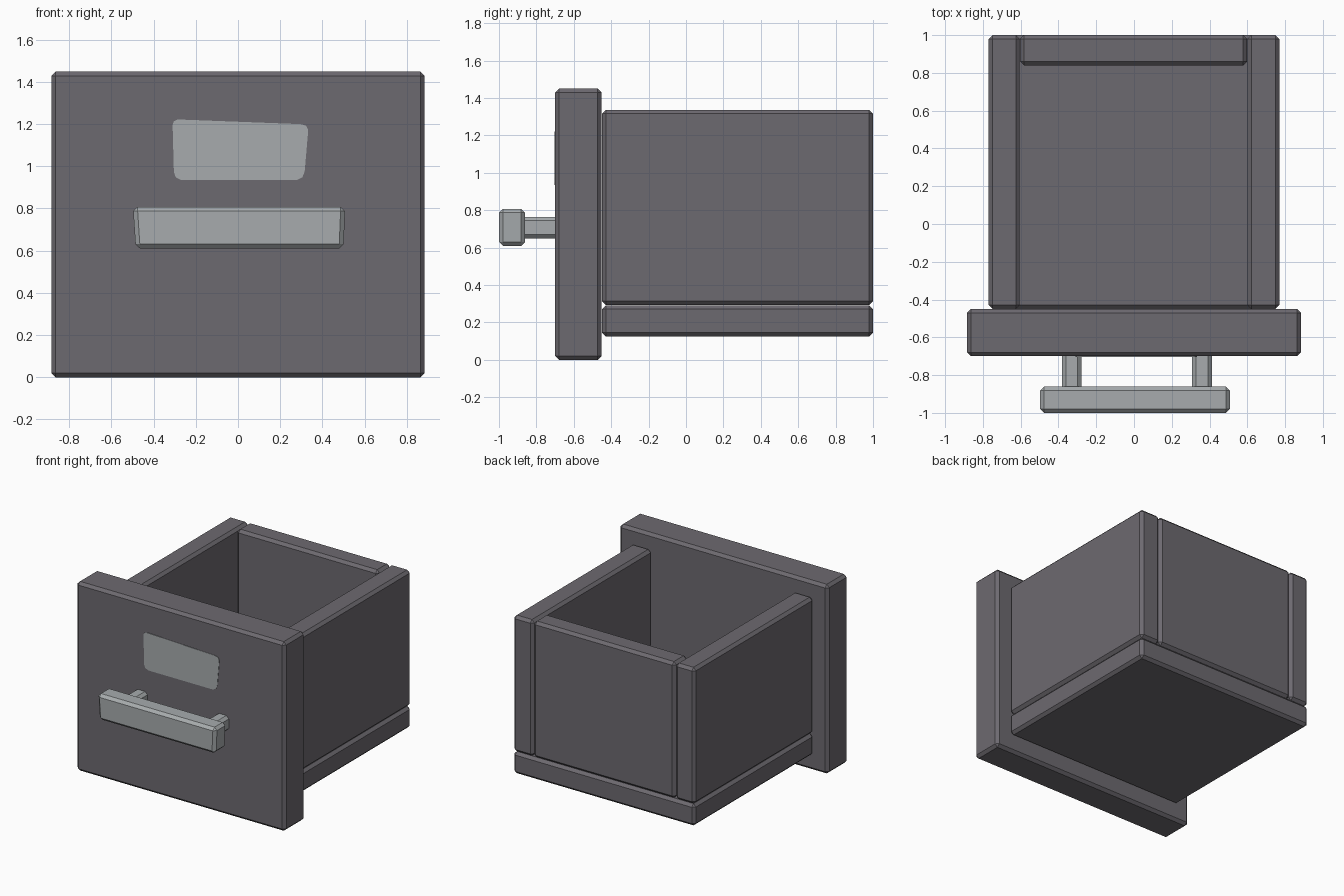
import bpy, bmesh

if "Cube" in bpy.data.objects:
    bpy.data.objects.remove(bpy.data.objects["Cube"])


def material(name, rgb):
    m = bpy.data.materials.new(name)
    m.diffuse_color = (*rgb, 1)
    m.use_nodes = True
    m.node_tree.nodes["Principled BSDF"].inputs["Base Color"].default_value = m.diffuse_color
    return m


DARK = material("dark grey", (0.152, 0.143, 0.161))
LIGHT = material("light grey", (0.385, 0.41, 0.42))


def finish(bm, name, mat):
    bmesh.ops.recalc_face_normals(bm, faces=bm.faces)
    me = bpy.data.meshes.new(name)
    bm.to_mesh(me)
    bm.free()
    me.materials.append(mat)
    ob = bpy.data.objects.new(name, me)
    bpy.context.collection.objects.link(ob)
    return ob


def board(name, x, y, z, mat, chamfer=0.021, taper=(0, 0)):
    """Chamfered box from min/max ranges; taper moves the lower left/right ends inward."""
    bm = bmesh.new()
    bmesh.ops.create_cube(bm, size=1)
    for v in bm.verts:
        low = v.co.z < 0
        right = v.co.x > 0
        v.co = (x[right], y[v.co.y > 0], z[not low])
        if low:
            v.co.x += -taper[1] if right else taper[0]
    bmesh.ops.bevel(bm, geom=bm.edges[:], offset=chamfer, segments=1,
                    profile=0.5, affect='EDGES')
    return finish(bm, name, mat)


# drawer front
board("front_panel", (-0.885, 0.885), (-0.70, -0.451), (0, 1.45), DARK)

# drawer box
board("bottom_board", (-0.77, 0.77), (-0.45, 1.0), (0.125, 0.292), DARK)
board("left_side", (-0.77, -0.605), (-0.45, 1.0), (0.293, 1.337), DARK)
board("right_side", (0.60, 0.77), (-0.45, 1.0), (0.293, 1.337), DARK)
board("back_board", (-0.604, 0.599), (0.84, 1.0), (0.293, 1.337), DARK)

# handle bar and its two posts
board("handle_bar", (-0.498, 0.508), (-1.0, -0.86), (0.61, 0.808), LIGHT,
      taper=(0.013, 0.008))
for side, x in (("left", -0.33), ("right", 0.36)):
    board(side + "_handle_post", (x - 0.052, x + 0.052), (-0.885, -0.675),
          (0.65, 0.765), LIGHT)

# hand-cut label plate, slightly crooked
outline = [(-0.31, 1.195), (-0.305, 1.213), (-0.285, 1.222),
           (0.295, 1.2), (0.322, 1.193), (0.333, 1.172),
           (0.316, 0.975), (0.305, 0.948), (0.28, 0.935),
           (-0.27, 0.935), (-0.295, 0.948), (-0.304, 0.972)]
bm = bmesh.new()
face = bm.faces.new([bm.verts.new((x, -0.698, z)) for x, z in outline])
ext = bmesh.ops.extrude_face_region(bm, geom=[face], use_keep_orig=True)
for v in ext["geom"]:
    if isinstance(v, bmesh.types.BMVert):
        v.co.y = -0.703
finish(bm, "label_plate", LIGHT)
